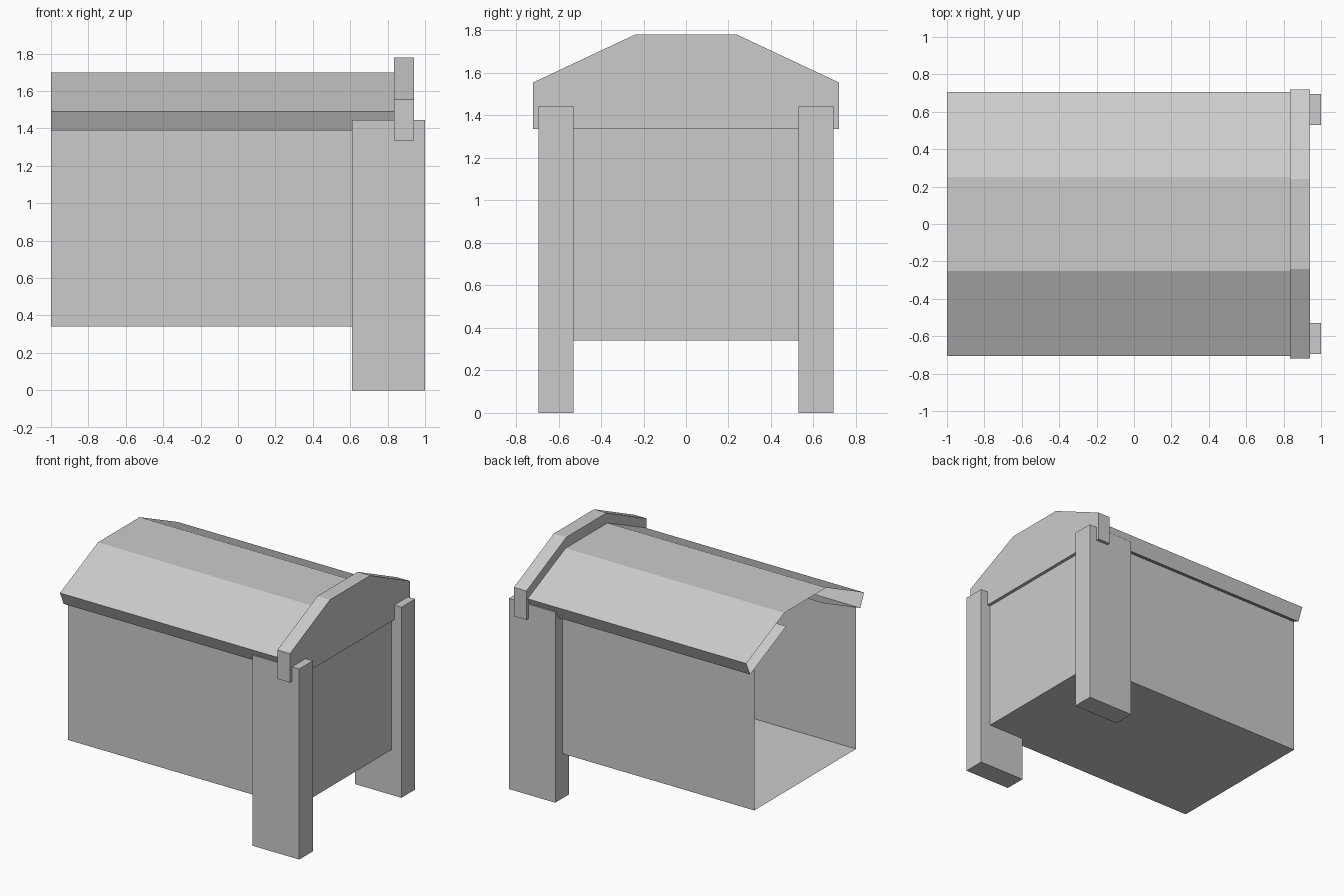
import bpy, bmesh

if "Cube" in bpy.data.objects:
    bpy.data.objects.remove(bpy.data.objects["Cube"])


def make_object(name, bm, recalc=True):
    if recalc:
        bmesh.ops.recalc_face_normals(bm, faces=bm.faces)
    mesh = bpy.data.meshes.new(name)
    bm.to_mesh(mesh)
    bm.free()
    obj = bpy.data.objects.new(name, mesh)
    bpy.context.collection.objects.link(obj)
    return obj


def box(name, lo, hi, open_sides=()):
    """Box between two corners; open_sides lists (axis, sign) faces to remove."""
    bm = bmesh.new()
    bmesh.ops.create_cube(bm, size=1)
    drop = [f for f in bm.faces
            if any(f.normal[a] * s > 0.9 for a, s in open_sides)]
    bmesh.ops.delete(bm, geom=drop, context='FACES_ONLY')
    for v in bm.verts:
        for i in range(3):
            v.co[i] = lo[i] if v.co[i] < 0 else hi[i]
    return make_object(name, bm, recalc=False)


def sweep_x(name, profile, x0, x1, capped):
    """Run a (y, z) profile along x: a solid plate if capped, else an open sheet."""
    bm = bmesh.new()
    a = [bm.verts.new((x0, y, z)) for y, z in profile]
    b = [bm.verts.new((x1, y, z)) for y, z in profile]
    n = len(profile)
    for i in range(n if capped else n - 1):
        j = (i + 1) % n
        bm.faces.new((a[i], a[j], b[j], b[i]))
    if capped:
        bm.faces.new(a)
        bm.faces.new(b)
    return make_object(name, bm, recalc=capped)


def mirrored(half):
    """Complete a half profile by reflecting it across y = 0."""
    return half + [(-y, z) for y, z in reversed(half)]


# Chest body: thin shell, open on top and at the left end
box("chest_body", (-1, -0.61, 0.34), (0.915, 0.61, 1.41),
    open_sides=[(2, 1), (0, -1)])

# Lid: three outer planes, folded eaves and inner lips, open at the left end
lid = mirrored([(-0.226, 1.59), (-0.66, 1.39), (-0.705, 1.49), (-0.25, 1.70)])
sweep_x("lid", lid, -1, 0.86, capped=False).data.flip_normals()

# Raised end plate of the lid
end = mirrored([(-0.72, 1.335), (-0.72, 1.555), (-0.24, 1.78)])
sweep_x("lid_end_plate", end, 0.835, 0.94, capped=True)

# Corner legs
for name, y0, y1 in (("front_leg", -0.695, -0.53), ("back_leg", 0.53, 0.695)):
    box(name, (0.61, y0, 0), (1, y1, 1.445))
